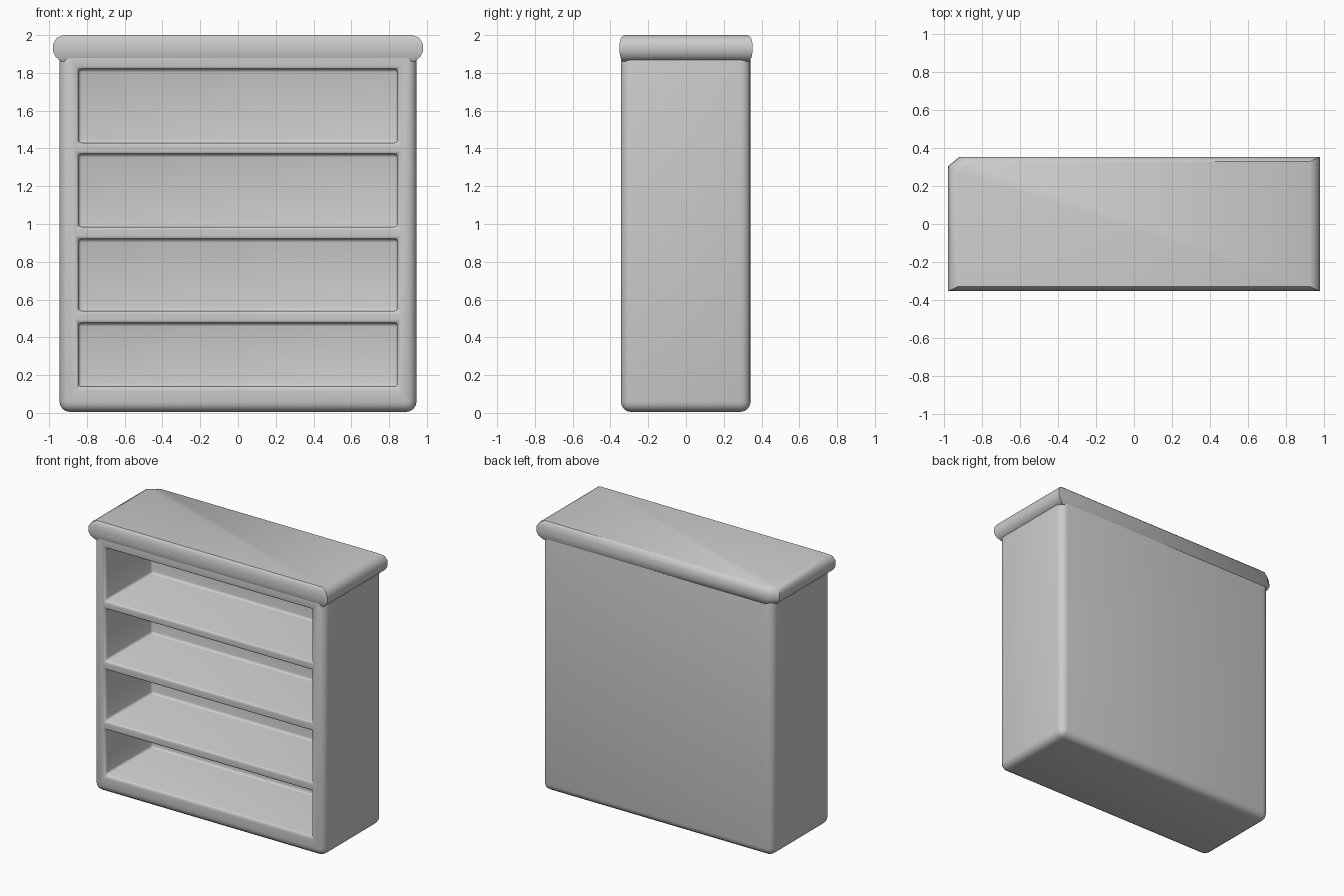
import bpy
import bmesh
from mathutils import Matrix, Vector

default = bpy.data.objects.get("Cube")
if default:
    bpy.data.objects.remove(default)

GREY = (0.6, 0.6, 0.6, 1)
grey = bpy.data.materials.new("soft grey")
grey.use_nodes = True
grey.diffuse_color = GREY
grey.node_tree.nodes["Principled BSDF"].inputs["Base Color"].default_value = GREY


def finish(bm, name):
    bmesh.ops.recalc_face_normals(bm, faces=bm.faces)
    mesh = bpy.data.meshes.new(name)
    bm.to_mesh(mesh)
    bm.free()
    mesh.materials.append(grey)
    obj = bpy.data.objects.new(name, mesh)
    bpy.context.collection.objects.link(obj)
    return obj


def box(name, low, high, bevel=0):
    low, high = Vector(low), Vector(high)
    bm = bmesh.new()
    place = Matrix.Translation((low + high) / 2) @ Matrix.Diagonal((*(high - low), 1))
    bmesh.ops.create_cube(bm, size=1, matrix=place)
    if bevel:
        bmesh.ops.bevel(bm, geom=bm.edges[:], offset=bevel, segments=4,
                        profile=0.5, affect='EDGES')
    return finish(bm, name)


def make_active(obj):
    bpy.ops.object.select_all(action='DESELECT')
    obj.select_set(True)
    bpy.context.view_layer.objects.active = obj


# Rounded cabinet with four open compartments; the shelves are left between them
cabinet = box("cabinet", (-0.945, -0.345, 0.005), (0.945, 0.342, 1.95), 0.055)
make_active(cabinet)
for bottom, top in ((0.14, 0.475), (0.54, 0.92), (0.985, 1.37), (1.43, 1.82)):
    cutter = box("compartment_cutter", (-0.845, -0.5, bottom), (0.845, 0.2, top))
    cutter.hide_render = True
    cut = cabinet.modifiers.new("compartment", 'BOOLEAN')
    cut.operation = 'DIFFERENCE'
    cut.solver = 'EXACT'
    cut.object = cutter
    bpy.ops.object.modifier_apply(modifier=cut.name)
    bpy.data.objects.remove(cutter)

# Soften the shelf fronts and the inside corners
soften = cabinet.modifiers.new("soft_edges", 'BEVEL')
soften.width = 0.018
soften.segments = 3
soften.limit_method = 'ANGLE'
soften.angle_limit = 1.0
bpy.ops.object.modifier_apply(modifier=soften.name)

# Cornice: stacked outlines (half width, half depth, height), one back corner clipped
bm = bmesh.new()
rings = []
for x, y, z in ((0.935, 0.335, 1.86), (0.965, 0.348, 1.885), (0.98, 0.353, 1.915),
                (0.978, 0.352, 1.955), (0.96, 0.345, 1.985), (0.925, 0.328, 2.0)):
    outline = ((-x, -y), (x, -y), (x, y), (0.06 - x, y), (-x, y - 0.05))
    rings.append([bm.verts.new((px, py, z)) for px, py in outline])
for lower, upper in zip(rings, rings[1:]):
    for i in range(len(lower)):
        j = (i + 1) % len(lower)
        bm.faces.new((lower[i], lower[j], upper[j], upper[i]))
bm.faces.new(rings[0])
bm.faces.new(rings[-1])
cornice = finish(bm, "cornice")

for part in (cabinet, cornice):
    make_active(part)
    bpy.ops.object.shade_smooth_by_angle(angle=0.7)
